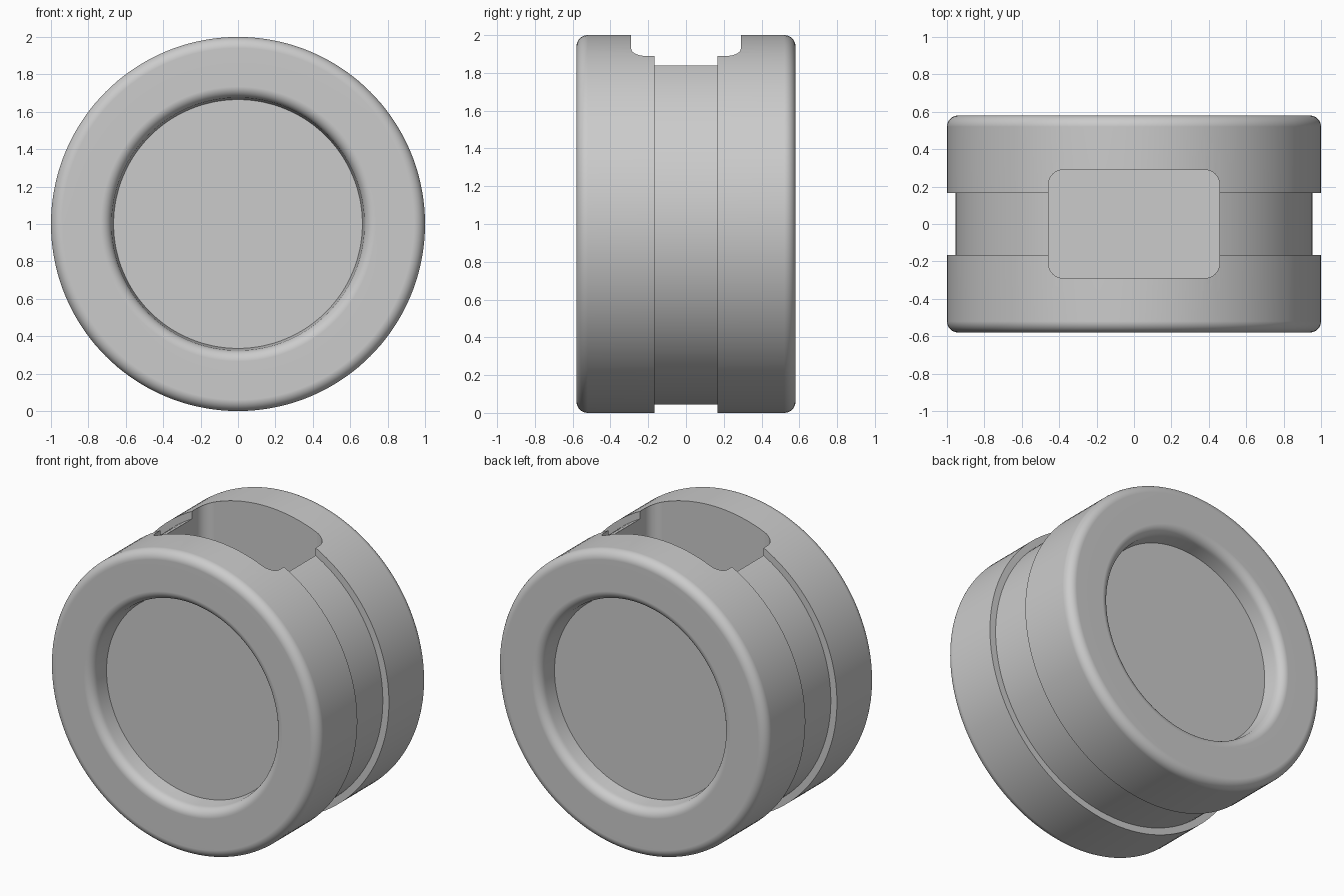
import bpy
import bmesh
from math import sin, cos, pi, radians
from mathutils import Matrix, Vector

if "Cube" in bpy.data.objects:
    bpy.data.objects.remove(bpy.data.objects["Cube"], do_unlink=True)

HALF, RADIUS = 0.58, 1.0
GROOVE_HALF, GROOVE_RADIUS = 0.167, 0.955
FILLET = 0.06
DISH_RADIUS, DISH_DEPTH = 0.665, 0.14
STEPS = 8

grey = bpy.data.materials.new("satin grey")
grey.use_nodes = True
colour = (0.6, 0.6, 0.6, 1)
grey.diffuse_color = colour
grey.node_tree.nodes["Principled BSDF"].inputs["Base Color"].default_value = colour


def add_object(name, bm):
    bmesh.ops.recalc_face_normals(bm, faces=bm.faces)
    mesh = bpy.data.meshes.new(name)
    bm.to_mesh(mesh)
    bm.free()
    mesh.materials.append(grey)
    obj = bpy.data.objects.new(name, mesh)
    bpy.context.collection.objects.link(obj)
    return obj


def arc(r, y, start, end):
    """Quarter-round points in (radius, depth) space."""
    angles = [radians(start + (end - start) * i / STEPS) for i in range(STEPS + 1)]
    return [(r + FILLET * cos(a), y + FILLET * sin(a)) for a in angles]


# Half profile: dish floor, rounded lip, flat rim, rounded edge, groove
half = [(0, HALF - DISH_DEPTH), (DISH_RADIUS, HALF - DISH_DEPTH)]
half += arc(DISH_RADIUS + 0.01 + FILLET, HALF - FILLET, 180, 90)
half += arc(RADIUS - FILLET, HALF - FILLET, 90, 0)
half += [(RADIUS, GROOVE_HALF), (GROOVE_RADIUS, GROOVE_HALF)]
profile = half + [(r, -y) for r, y in reversed(half)]

# Drum turned around the y axis
bm = bmesh.new()
verts = [bm.verts.new((r, y, 0)) for r, y in profile]
edges = [bm.edges.new(pair) for pair in zip(verts, verts[1:])]
bmesh.ops.spin(bm, geom=verts + edges, cent=(0, 0, 0), axis=(0, 1, 0),
               angle=2 * pi, steps=144)
bmesh.ops.remove_doubles(bm, verts=bm.verts, dist=0.0001)
bmesh.ops.translate(bm, verts=bm.verts, vec=(0, 0, RADIUS))
drum = add_object("drum_body", bm)

# Rounded rectangular pocket sunk into the top
bm = bmesh.new()
size = Matrix.Diagonal(Vector((0.915, 0.58, 1.2, 1)))
bmesh.ops.create_cube(bm, size=1, matrix=Matrix.Translation((0, 0, 1.6)) @ size)
upright = [e for e in bm.edges
           if abs(e.verts[0].co.z - e.verts[1].co.z) > 0.5]
bmesh.ops.bevel(bm, geom=upright, offset=0.08, segments=STEPS, profile=0.5,
                affect='EDGES')
cutter = add_object("pocket_cutter", bm)
cutter.hide_render = True

cut = drum.modifiers.new("pocket", 'BOOLEAN')
cut.operation = 'DIFFERENCE'
cut.solver = 'EXACT'
cut.object = cutter

bpy.ops.object.select_all(action='DESELECT')
drum.select_set(True)
bpy.context.view_layer.objects.active = drum
bpy.ops.object.modifier_apply(modifier=cut.name)
bpy.data.objects.remove(cutter, do_unlink=True)

# Smooth rounds with crisp edges and flat faces
bpy.ops.object.shade_smooth_by_angle(angle=radians(30))
weighted = drum.modifiers.new("flat_faces", 'WEIGHTED_NORMAL')
weighted.keep_sharp = True
